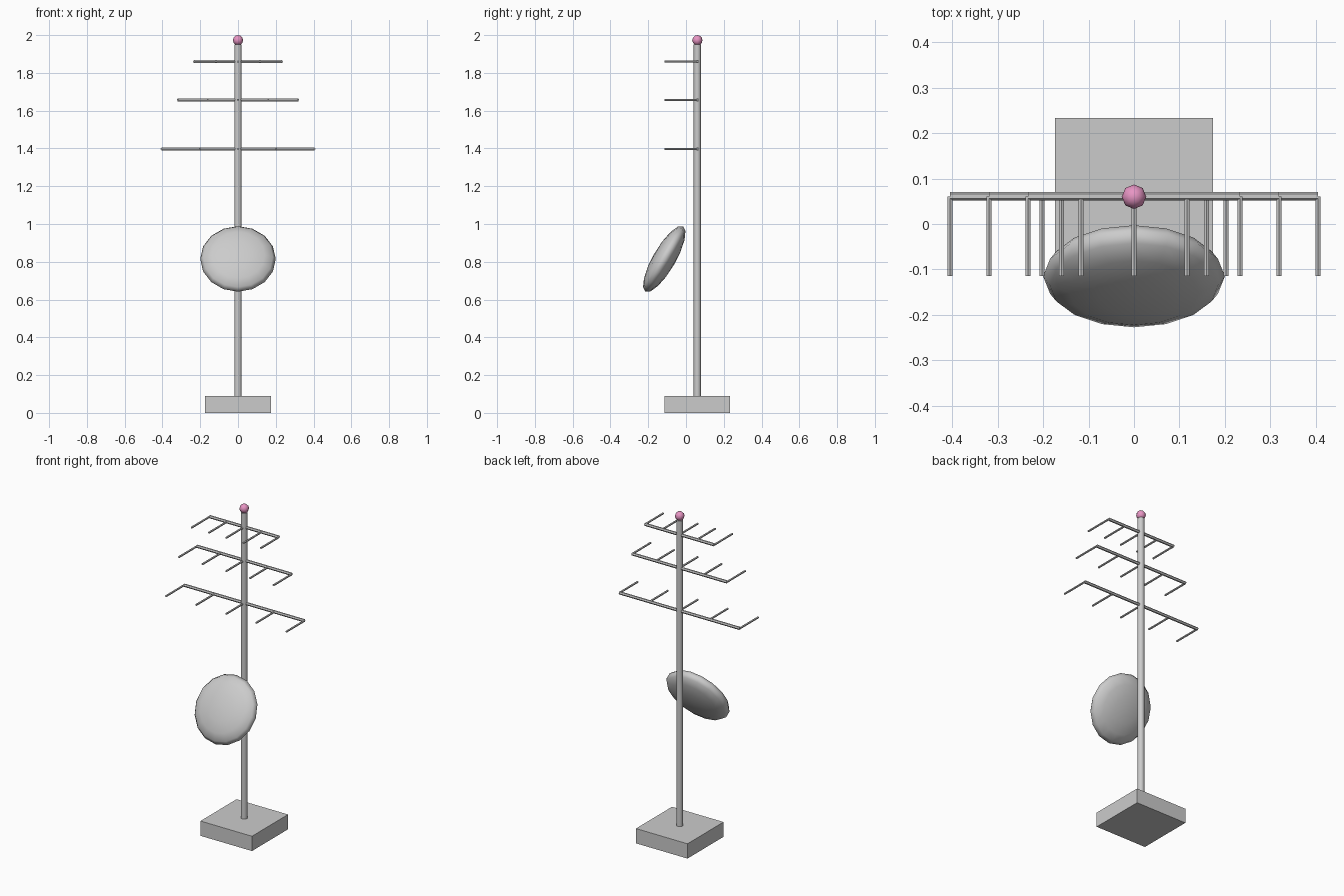
import bpy
from math import radians, pi

if "Cube" in bpy.data.objects:
    bpy.data.objects.remove(bpy.data.objects["Cube"])

MAST_Y = 0.06


def material(name, rgb):
    m = bpy.data.materials.new(name)
    m.diffuse_color = (*rgb, 1)
    m.use_nodes = True
    m.node_tree.nodes["Principled BSDF"].inputs["Base Color"].default_value = m.diffuse_color
    return m


pink = material("pink", (0.8, 0.3, 0.55))


def smooth(angle=40):
    bpy.ops.object.shade_smooth_by_angle(angle=radians(angle))


def rod(name, sides, radius, length, centre, rot=(0, 0, 0)):
    bpy.ops.mesh.primitive_cylinder_add(vertices=sides, radius=radius, depth=length,
                                        location=centre, rotation=rot)
    bpy.context.object.name = name
    smooth(50)


def ball(name, segments, rings, centre, scale, rot=(0, 0, 0)):
    bpy.ops.mesh.primitive_uv_sphere_add(segments=segments, ring_count=rings, radius=1,
                                         location=centre, rotation=rot)
    o = bpy.context.object
    o.name = name
    o.scale = scale
    bpy.ops.object.transform_apply(location=False, rotation=False, scale=True)
    bpy.ops.object.shade_smooth()
    return o


# Square base block
bpy.ops.mesh.primitive_cube_add(size=1, location=(0, MAST_Y, 0.045))
base = bpy.context.object
base.name = "base"
base.scale = (0.347, 0.347, 0.09)
bpy.ops.object.transform_apply(location=False, rotation=False, scale=True)

# Mast and its pink tip
rod("mast", 8, 0.0195, 1.865, (0, MAST_Y, 1.0175))
tip = ball("tip_light", 8, 6, (0, MAST_Y, 1.973), (0.027, 0.027, 0.027))
tip.data.materials.append(pink)

# Flattened dish, tilted upwards towards the front
ball("dish", 16, 8, (0, -0.115, 0.815), (0.2, 0.2, 0.06), (radians(60), 0, 0))

# Three antenna rows: a crossbar with five forward prongs each
for row, (z, half) in enumerate([(1.397, 0.405), (1.657, 0.319), (1.86, 0.233)], 1):
    rod(f"crossbar_{row}", 6, 0.009, 2 * half, (0, MAST_Y + 0.001, z), (0, pi / 2, 0))
    for i in range(-2, 3):
        rod(f"prong_{row}_{i + 3}", 6, 0.006, 0.174, (half * i / 2, MAST_Y - 0.087, z),
            (pi / 2, 0, 0))
